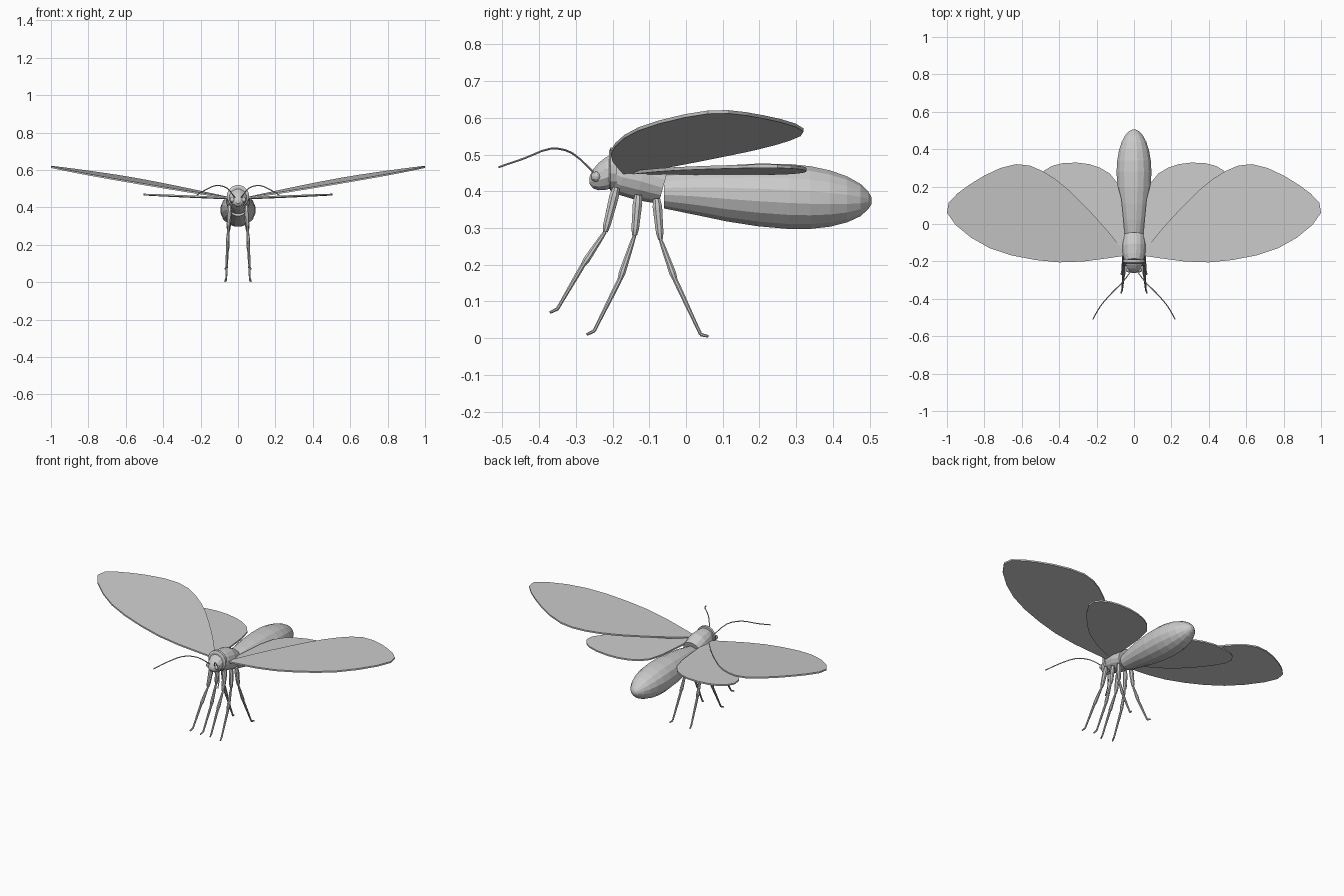
import bpy, bmesh, math
from mathutils import Vector

if "Cube" in bpy.data.objects:
    bpy.data.objects.remove(bpy.data.objects["Cube"])

grey = bpy.data.materials.new("soft_grey")
grey.use_nodes = True
colour = (0.6, 0.6, 0.6, 1)
grey.diffuse_color = colour
grey.node_tree.nodes["Principled BSDF"].inputs["Base Color"].default_value = colour


def finish(name, bm):
    bmesh.ops.recalc_face_normals(bm, faces=bm.faces[:])
    mesh = bpy.data.meshes.new(name)
    bm.to_mesh(mesh)
    bm.free()
    mesh.materials.append(grey)
    obj = bpy.data.objects.new(name, mesh)
    bpy.context.collection.objects.link(obj)
    return obj


def loft(name, loops):
    """Skin a list of point loops and cap both ends."""
    bm = bmesh.new()
    rings = [[bm.verts.new(p) for p in loop] for loop in loops]
    for a, b in zip(rings, rings[1:]):
        for i in range(len(a)):
            bm.faces.new((a[i - 1], a[i], b[i], b[i - 1]))
    bm.faces.new(rings[0])
    bm.faces.new(rings[-1])
    return finish(name, bm)


def circle(sides):
    turns = [math.tau * (i + 0.5) / sides for i in range(sides)]
    return [(math.cos(a), math.sin(a)) for a in turns]


def body(name, sections, lean=0, sides=16):
    """Ellipses along y; a section is (y, centre z, half width, half height)."""
    loft(name, [[(rx * c, y + lean * s, z + rz * s) for c, s in circle(sides)]
                for y, z, rx, rz in sections])


def limb(name, points, radii, sides=8):
    """Tapered tube through the points."""
    loops = []
    last = len(points) - 1
    for k, (p, r) in enumerate(zip(points, radii)):
        along = points[min(k + 1, last)] - points[max(k - 1, 0)]
        u = along.cross(Vector((1, 0, 0))).normalized()
        v = along.cross(u).normalized()
        loops.append([p + r * (c * u + s * v) for c, s in circle(sides)])
    loft(name, loops)


def smooth_path(controls, steps=3):
    """Spline that passes through every control point."""
    pts = [Vector(p) for p in controls]
    pts = [pts[0]] + pts + [pts[-1]]
    path = []
    for a, b, c, d in zip(pts, pts[1:], pts[2:], pts[3:]):
        for k in range(steps):
            t = k / steps
            path.append(b + t / 2 * (c - a + t * (2 * a - 5 * b + 4 * c - d
                                                  + t * (3 * (b - c) + d - a))))
    return path + [pts[-1]]


def wing(name, plan, side, height, thick=0.009):
    """Thin plate cut to the plan and raised by the height rule."""
    outline = smooth_path(plan)
    loft(name, [[(side * p.x, p.y, height(p) + lift) for p in outline]
                for lift in (-thick / 2, thick / 2)])


# Abdomen: widens steadily, then closes in a rounded tail
quarter = math.pi / 2
profile = []
for k in range(5):
    s = k / 4
    profile.append((0.34 * s - 0.06, 0.05 + 0.045 * math.sin(quarter * s)))
for k in range(1, 7):
    a = quarter * k / 6
    profile.append((0.28 + 0.225 * math.sin(a), max(0.095 * math.cos(a), 0.01)))
body("abdomen", [(y, 0.4 - 0.05 * max(y, 0), r, 0.95 * r) for y, r in profile])

# Thorax, collar and head
body("thorax", [(-0.2, 0.46, 0.05, 0.05), (-0.17, 0.45, 0.06, 0.06),
                (-0.12, 0.44, 0.065, 0.065), (-0.06, 0.42, 0.06, 0.055)], lean=0.015)
body("collar", [(y, 0.46, r, r) for y, r in ((-0.21, 0.05), (-0.205, 0.06), (-0.19, 0.06))])
head = [(t, 0.048 * math.sqrt(1 - 0.96 * t * t)) for t in (0, 0.3, 0.6, 0.85, 1)]
body("head", [(-0.2 - 0.063 * t, 0.456 - 0.026 * t, r, r) for t, r in head], sides=12)

# Wing plans, from the root along the leading edge and back
fore_plan = [(0.05, -0.17), (0.4, -0.205), (0.77, -0.13), (1, 0.06), (0.88, 0.21),
             (0.63, 0.32), (0.42, 0.24), (0.2, 0.03), (0.05, -0.15)]
hind_plan = [(0.05, -0.15), (0.3, -0.03), (0.5, 0.2), (0.44, 0.31), (0.24, 0.32),
             (0.09, 0.22), (0.05, -0.05)]

# Leg joints from hip to toe as (y, z)
legs = {
    "front": ((-0.19, 0.41), (-0.22, 0.29), (-0.28, 0.2), (-0.35, 0.08), (-0.37, 0.07)),
    "middle": ((-0.13, 0.39), (-0.14, 0.28), (-0.18, 0.16), (-0.25, 0.02), (-0.27, 0.01)),
    "hind": ((-0.08, 0.38), (-0.07, 0.27), (-0.03, 0.16), (0.04, 0.01), (0.06, 0.005)),
}
# Each segment has radii at its start, upper part, lower part and end
segments = {
    "femur": (0.01, 0.014, 0.011, 0.007),
    "tibia": (0.005, 0.007, 0.01, 0.007),
    "tarsus": (0.007, 0.007, 0.005, 0.005),
    "foot": (0.005, 0.005, 0.004, 0.004),
}
feelers = [(0.015, -0.25, 0.45), (0.06, -0.31, 0.504), (0.12, -0.37, 0.516),
           (0.18, -0.44, 0.49), (0.22, -0.51, 0.466)]

for side, label in ((1, "left"), (-1, "right")):
    wing(label + "_forewing", fore_plan, side, lambda p: 0.45 + 0.163 * p.x + 0.045 * p.y)
    wing(label + "_hindwing", hind_plan, side, lambda p: 0.447 + 0.047 * p.x - 0.01 * p.y)

    bm = bmesh.new()
    bmesh.ops.create_uvsphere(bm, u_segments=10, v_segments=6, radius=0.014)
    eye = finish(label + "_eye", bm)
    eye.location = (side * 0.03, -0.245, 0.44)

    antenna = smooth_path([(side * x, y, z) for x, y, z in feelers])
    limb(label + "_antenna", antenna, [0.003] * len(antenna), sides=6)

    for place, path in legs.items():
        joints = [Vector((side * (0.045 + 0.006 * k), y, z)) for k, (y, z) in enumerate(path)]
        for (part, radii), top, end in zip(segments.items(), joints, joints[1:]):
            points = [top.lerp(end, t) for t in (0, 0.2, 0.85, 1)]
            limb(f"{label}_{place}_{part}", points, radii)
